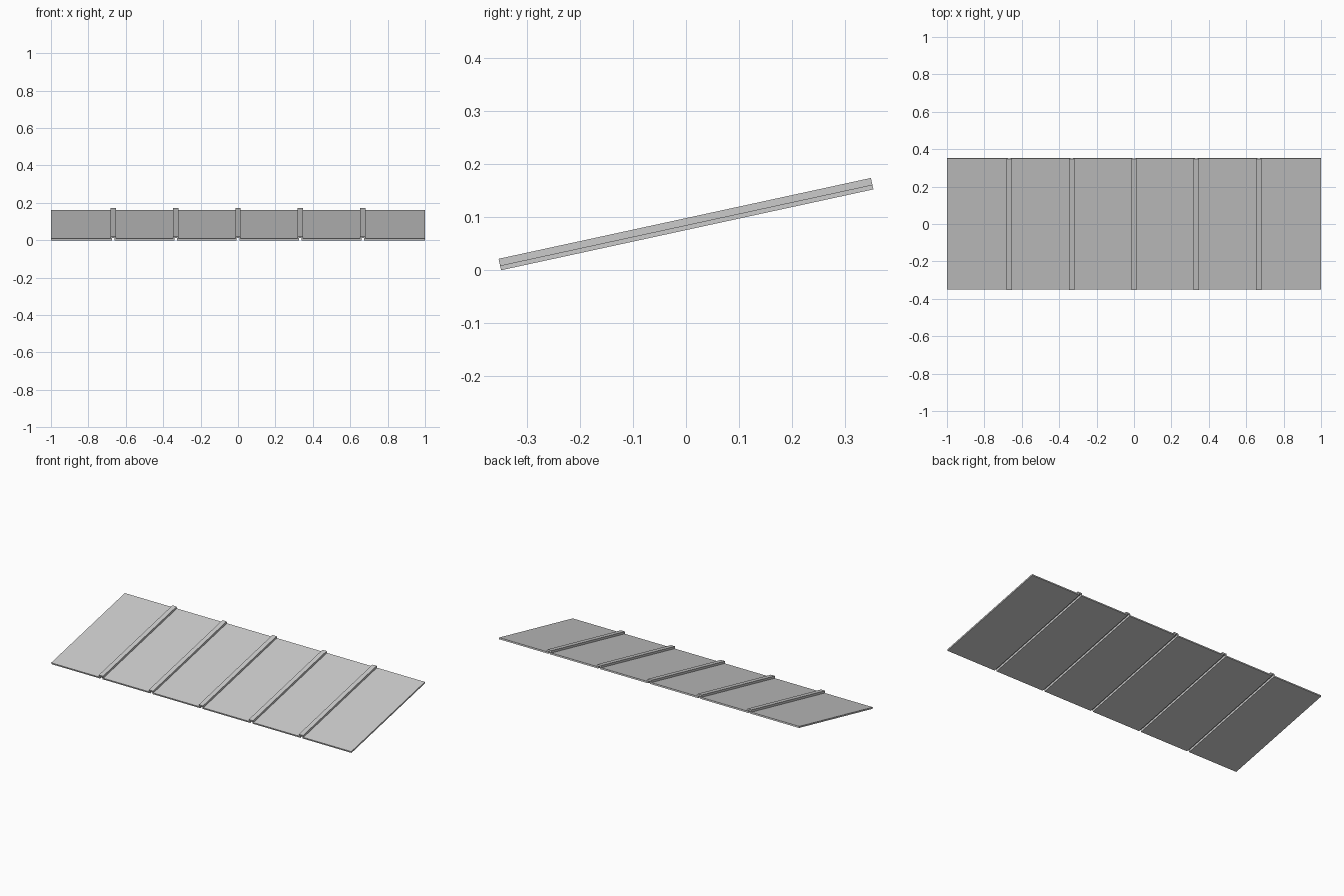
import bpy, bmesh, math

if "Cube" in bpy.data.objects:
    bpy.data.objects.remove(bpy.data.objects["Cube"])

ANGLE = math.radians(12.25)
LENGTH, SHEET, HEIGHT = 0.717, 0.009, 0.022   # slope length, sheet and rib heights
RIB, GROOVE, DEPTH = 0.014, 0.007, 0.013      # half widths and hollow depth
ribs = [i / 3 for i in (-2, -1, 0, 1, 2)]

# Cross-section of the sheet with raised hollow ribs
top, bottom = [(-1, SHEET)], [(-1, 0)]
for x in ribs:
    top += [(x - RIB, SHEET), (x - RIB, HEIGHT), (x + RIB, HEIGHT), (x + RIB, SHEET)]
    bottom += [(x - GROOVE, 0), (x - GROOVE, DEPTH), (x + GROOVE, DEPTH), (x + GROOVE, 0)]
top.append((1, SHEET))
bottom.append((1, 0))
profile = bottom + top[::-1]

# Extrude the section along the slope
bm = bmesh.new()
face = bm.faces.new([bm.verts.new((x, 0, z)) for x, z in profile])
new = bmesh.ops.extrude_face_region(bm, geom=[face])["geom"]
bmesh.ops.translate(bm, vec=(0, LENGTH, 0),
                    verts=[g for g in new if isinstance(g, bmesh.types.BMVert)])
bmesh.ops.recalc_face_normals(bm, faces=bm.faces)
mesh = bpy.data.meshes.new("ribbed_roof_panel")
bm.to_mesh(mesh)
bm.free()

# Tilt the panel, low edge at the front
panel = bpy.data.objects.new("ribbed_roof_panel", mesh)
bpy.context.collection.objects.link(panel)
panel.rotation_euler.x = ANGLE
panel.location.y = (HEIGHT * math.sin(ANGLE) - LENGTH * math.cos(ANGLE)) / 2
